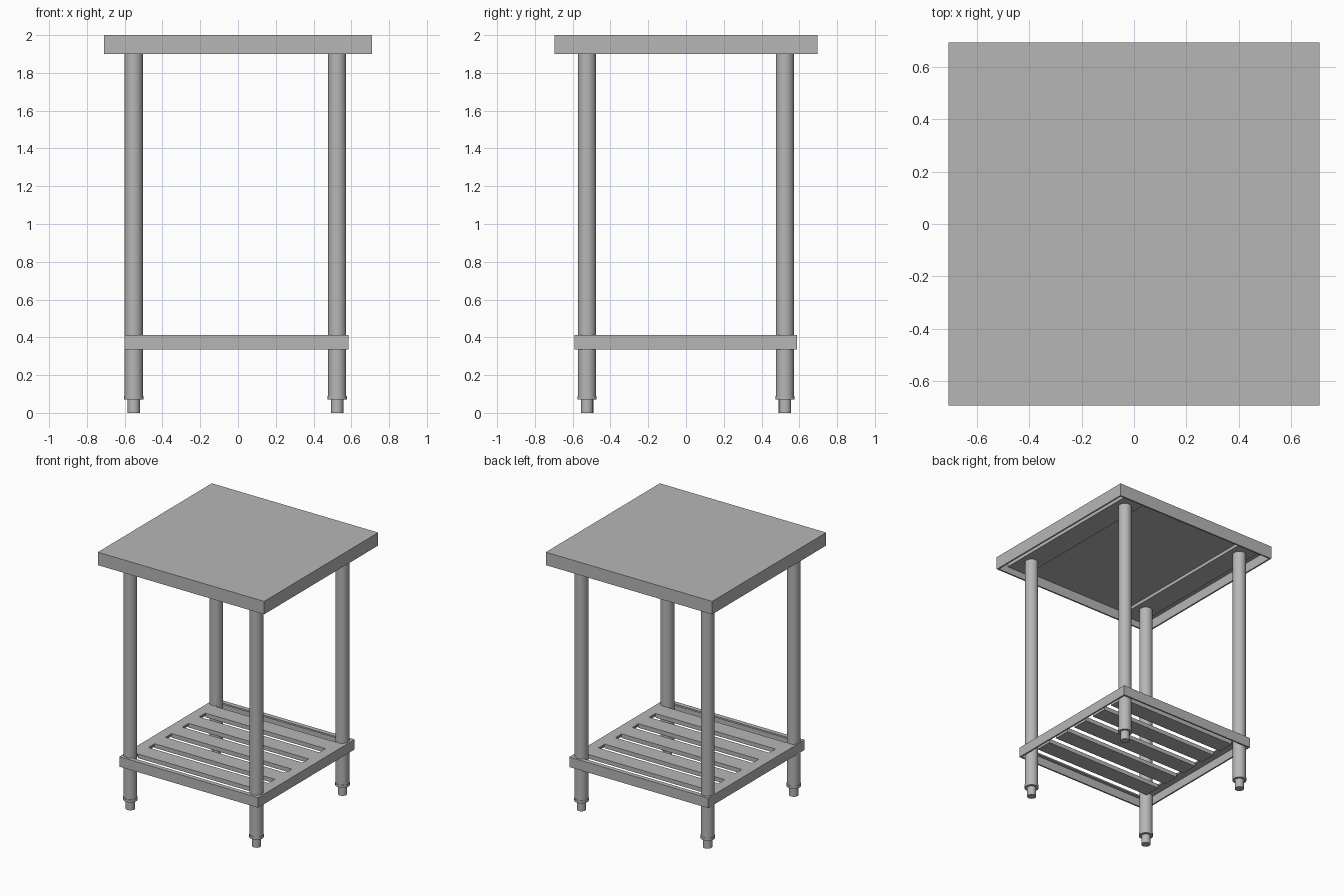
import bpy
import math

if "Cube" in bpy.data.objects:
    bpy.data.objects.remove(bpy.data.objects["Cube"], do_unlink=True)

steel = bpy.data.materials.new("brushed_steel")
steel.use_nodes = True
GREY = (0.47, 0.47, 0.47, 1)
steel.diffuse_color = GREY
steel.node_tree.nodes["Principled BSDF"].inputs["Base Color"].default_value = GREY


def box(name, x0, x1, y0, y1, z0, z1):
    """Box between two corners."""
    bpy.ops.mesh.primitive_cube_add(size=1, location=((x0 + x1) / 2, (y0 + y1) / 2, (z0 + z1) / 2))
    ob = bpy.context.object
    ob.name = name
    ob.scale = (x1 - x0, y1 - y0, z1 - z0)
    bpy.ops.object.transform_apply(location=False, rotation=False, scale=True)
    ob.data.materials.append(steel)
    return ob


def tube(name, x, y, z0, z1, radius, sides=32):
    """Upright smooth cylinder."""
    bpy.ops.mesh.primitive_cylinder_add(vertices=sides, radius=radius, depth=z1 - z0,
                                        location=(x, y, (z0 + z1) / 2))
    ob = bpy.context.object
    ob.name = name
    ob.data.materials.append(steel)
    bpy.ops.object.shade_smooth_by_angle(angle=math.radians(35))


# Worktop: thin sheet with a folded rim
W, D, T = 0.71, 0.695, 0.012
box("worktop_sheet", -W, W, -D, D, 1.975, 2)
for side, s in (("left", 1), ("right", -1)):
    a, b = sorted((s * W, s * (W - T)))
    box(f"worktop_rim_{side}", a, b, -D, D, 1.9, 1.98)
for side, s in (("back", 1), ("front", -1)):
    a, b = sorted((s * D, s * (D - T)))
    box(f"worktop_rim_{side}", -W + T, W - T, a, b, 1.9, 1.98)

# Legs with collars and adjustable feet, and the channels that join them under the top
LEG_X = {"left": 0.525, "right": -0.552}
LEG_Y = {"front": -0.524, "back": 0.524}
for side, x in LEG_X.items():
    box(f"top_channel_{side}", x - 0.09, x + 0.09, -D + T, D - T, 1.95, 1.98)
    for end, y in LEG_Y.items():
        tube(f"{end}_{side}_leg", x, y, 0.07, 1.955, 0.048)
        tube(f"{end}_{side}_collar", x, y, 0.07, 0.09, 0.051)
        tube(f"{end}_{side}_foot", x, y, 0, 0.08, 0.033, 16)

# Lower shelf frame made of folded angles
X0, X1, Y0, Y1, Z0, Z1 = -0.6, 0.585, -0.59, 0.587, 0.335, 0.412
RAIL = 0.08
for side, outer, s in (("left", X1, -1), ("right", X0, 1)):
    a, b = sorted((outer, outer + s * RAIL))
    box(f"shelf_side_top_{side}", a, b, Y0, Y1, Z1 - T, Z1)
    c, d = sorted((outer, outer + s * T))
    box(f"shelf_side_wall_{side}", c, d, Y0, Y1, Z0, Z1 - T)
    box(f"shelf_front_cap_{side}", a, b, Y0, Y0 + T, Z0, Z1 - T)
for end, outer, s in (("front", Y0, 1), ("back", Y1, -1)):
    a, b = sorted((outer, outer + s * 0.035))
    box(f"shelf_{end}_top", X0 + RAIL, X1 - RAIL, a, b, Z1 - T, Z1)
    c, d = sorted((outer, outer + s * T))
    box(f"shelf_{end}_wall", X0 + T, X1 - T, c, d, Z0, Z1 - T)

# Evenly spaced shelf slats
COUNT, SLAT = 5, 0.13
inner = Y1 - Y0 - 0.07
gap = (inner - COUNT * SLAT) / (COUNT + 1)
for i in range(COUNT):
    y = Y0 + 0.035 + gap + i * (SLAT + gap)
    box(f"shelf_slat_{i + 1}", X0 + RAIL, X1 - RAIL, y, y + SLAT, Z1 - 0.032, Z1)
